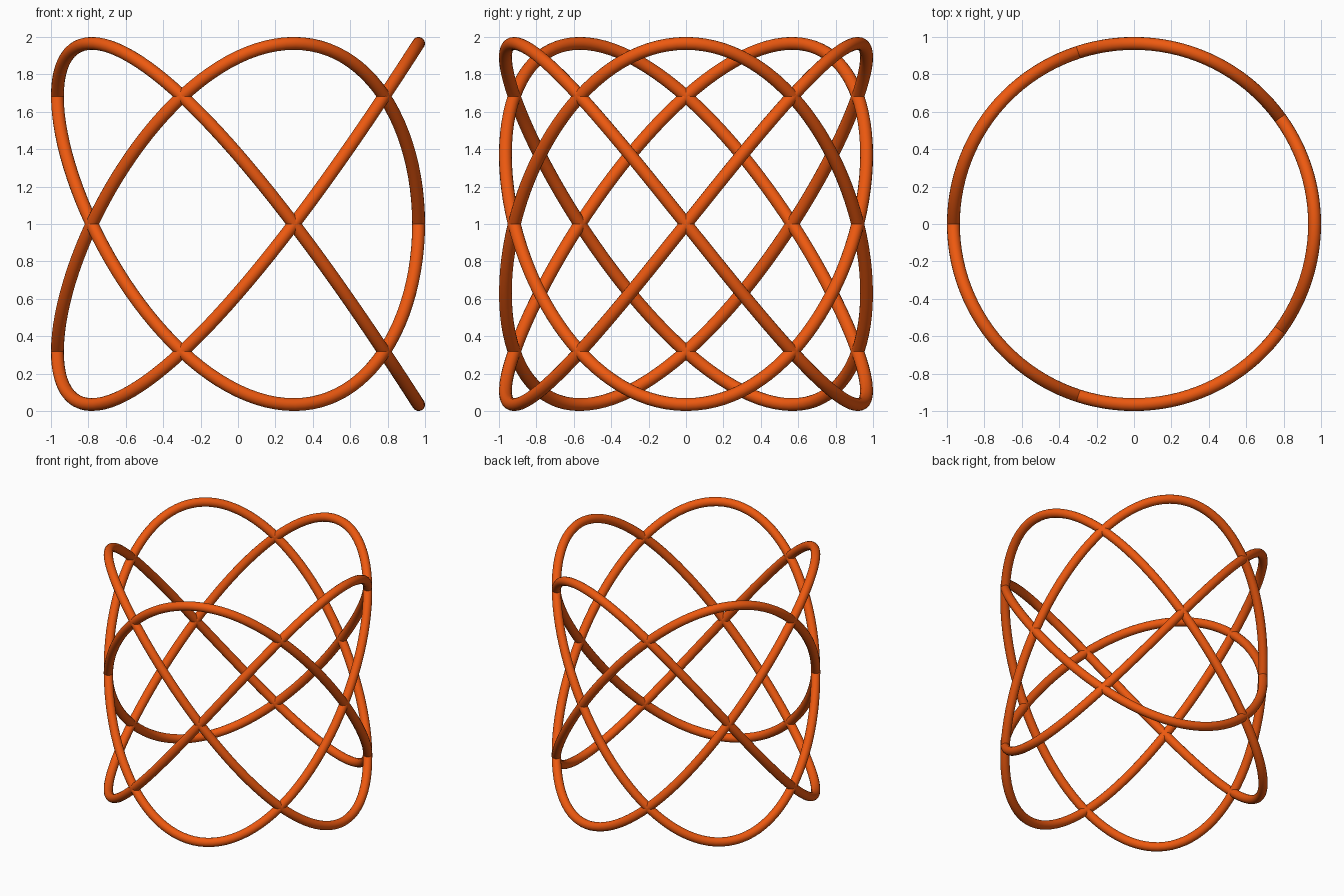
import bpy
from math import cos, sin, pi

if "Cube" in bpy.data.objects:
    bpy.data.objects.remove(bpy.data.objects["Cube"])

TUBE = 0.0345         # tube radius
R = 1 - TUBE          # centreline radius and half height
TURNS, WAVES = 4, 5   # turns round the cylinder, up-and-down waves
STEPS = 480

# Closed wave path wrapped four times round a cylinder
curve = bpy.data.curves.new("woven_loop", "CURVE")
curve.dimensions = "3D"
curve.bevel_depth = TUBE
curve.bevel_resolution = 6
path = curve.splines.new("POLY")
path.points.add(STEPS - 1)
for i, p in enumerate(path.points):
    t = 2 * pi * i / STEPS
    p.co = (R * cos(TURNS * t), R * sin(TURNS * t), 1 + R * cos(WAVES * t), 1)
path.use_cyclic_u = True
path.use_smooth = True

loop = bpy.data.objects.new("woven_loop", curve)
bpy.context.collection.objects.link(loop)

# Orange finish
mat = bpy.data.materials.new("orange")
mat.diffuse_color = (0.85, 0.1, 0.005, 1)
mat.use_nodes = True
mat.node_tree.nodes["Principled BSDF"].inputs["Base Color"].default_value = mat.diffuse_color
curve.materials.append(mat)

# Turn the swept curve into a smooth mesh tube
bpy.context.view_layer.objects.active = loop
loop.select_set(True)
bpy.ops.object.convert(target="MESH")
bpy.ops.object.shade_smooth()
